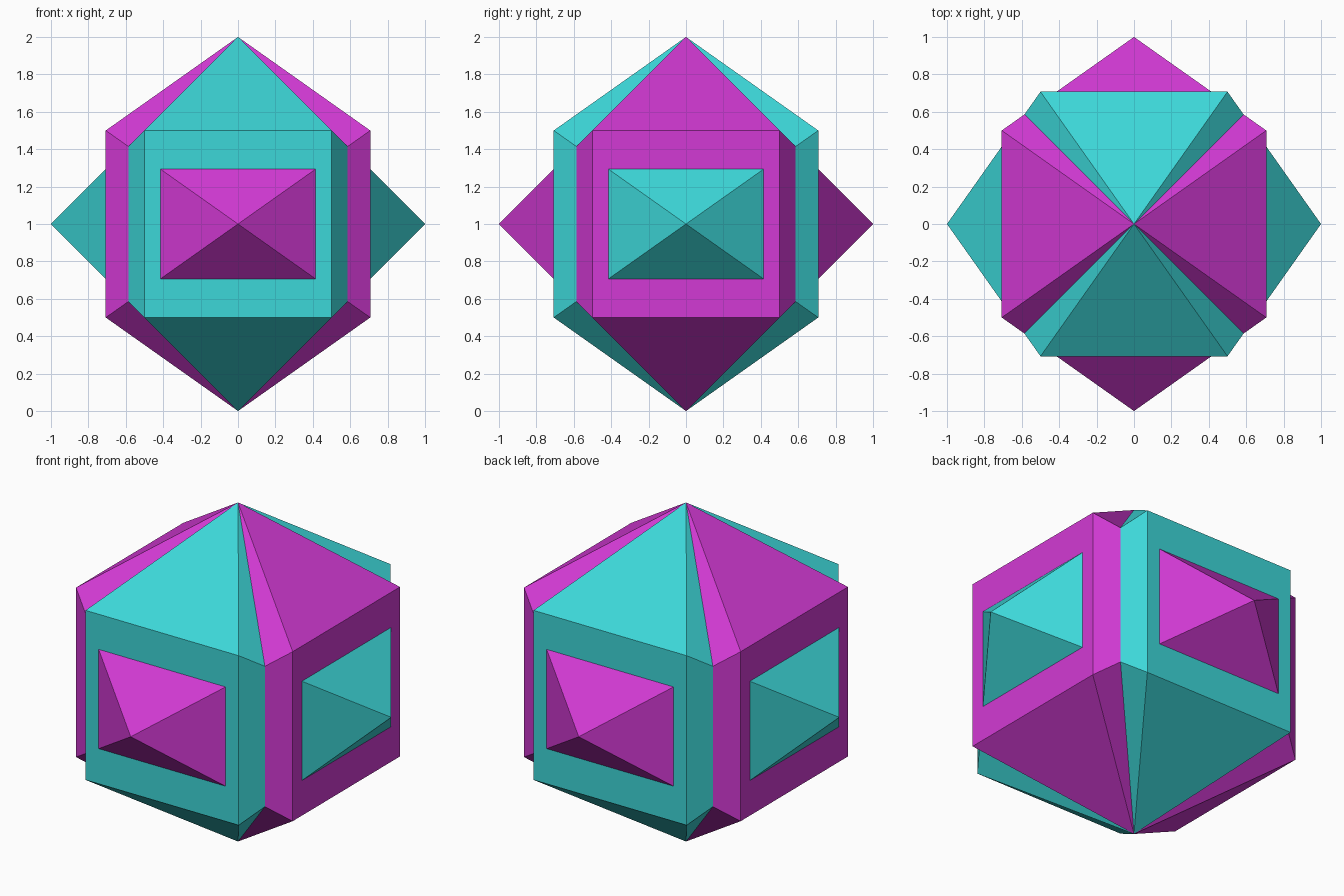
import bpy
import bmesh
import math
from mathutils import Matrix

default = bpy.data.objects.get("Cube")
if default:
    bpy.data.objects.remove(default, do_unlink=True)


def make_material(name, rgb):
    mat = bpy.data.materials.new(name)
    mat.use_nodes = True
    colour = (*rgb, 1.0)
    mat.diffuse_color = colour
    mat.node_tree.nodes["Principled BSDF"].inputs["Base Color"].default_value = colour
    return mat


def cuboctahedron(name, mat, turn):
    """Solid spanned by the edge midpoints of a cube, tipped onto a corner."""
    bm = bmesh.new()
    bmesh.ops.create_cube(bm, size=math.sqrt(2))
    midpoints = [(e.verts[0].co + e.verts[1].co) / 2 for e in bm.edges]
    bm.clear()
    for p in midpoints:
        bm.verts.new(p)
    bmesh.ops.convex_hull(bm, input=bm.verts[:])
    # Merge the hull triangles back into flat square faces
    bmesh.ops.dissolve_limit(bm, angle_limit=math.radians(1),
                             verts=bm.verts[:], edges=bm.edges[:])
    # Stand it on a corner, turn it about z and lift it to the ground
    place = (Matrix.Translation((0, 0, 1))
             @ Matrix.Rotation(turn, 4, 'Z')
             @ Matrix.Rotation(math.radians(45), 4, 'Y'))
    bm.transform(place)
    bmesh.ops.recalc_face_normals(bm, faces=bm.faces[:])
    mesh = bpy.data.meshes.new(name)
    bm.to_mesh(mesh)
    bm.free()
    mesh.materials.append(mat)
    obj = bpy.data.objects.new(name, mesh)
    bpy.context.collection.objects.link(obj)
    return obj


# Two interlocking solids, a quarter turn apart
turquoise = make_material("turquoise", (0.046, 0.68, 0.69))
magenta = make_material("magenta", (0.65, 0.042, 0.66))
cuboctahedron("turquoise_solid", turquoise, 0.0)
cuboctahedron("magenta_solid", magenta, math.radians(90))
